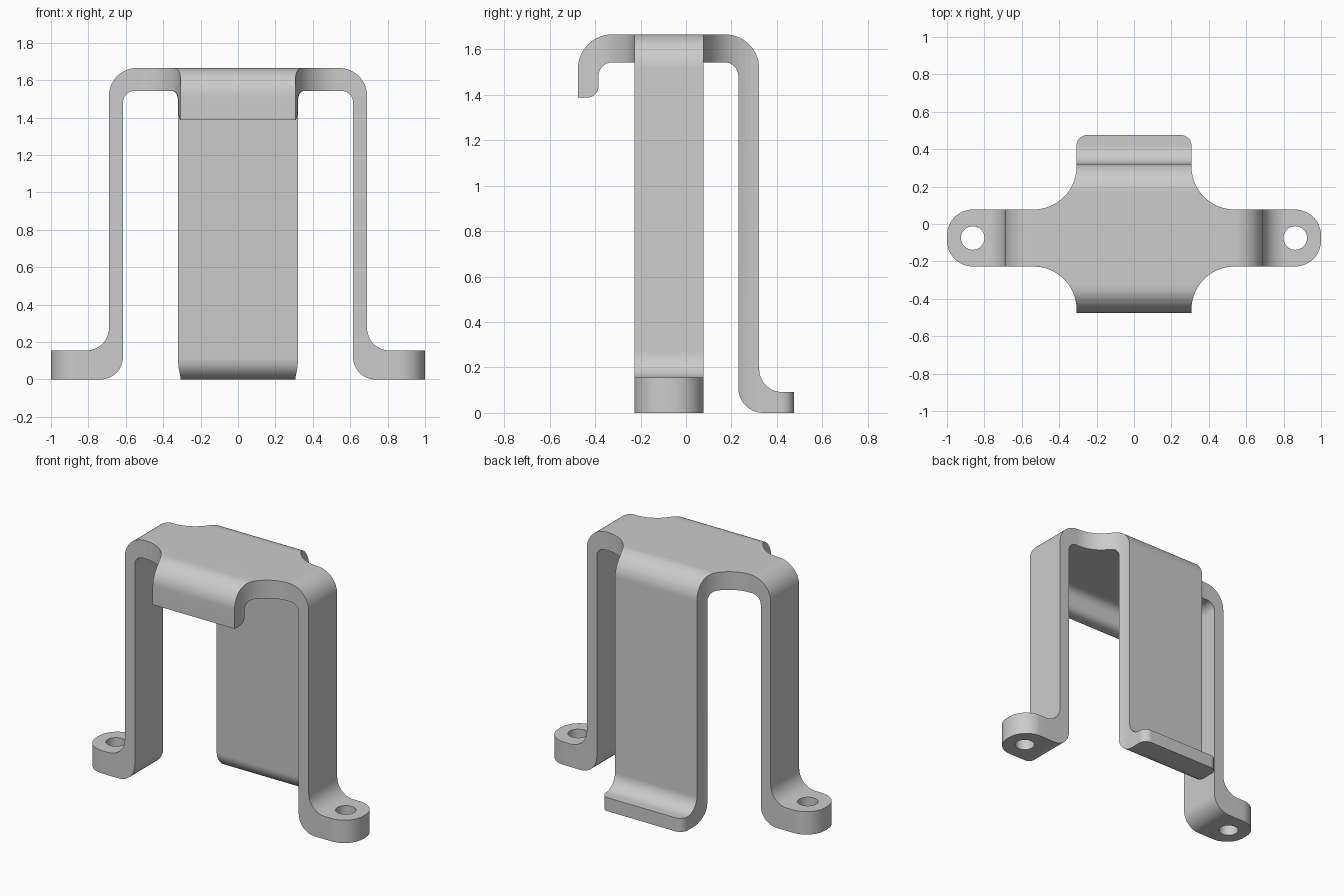
import bpy, bmesh, math
from mathutils import Vector

cube = bpy.data.objects.get("Cube")
if cube:
    bpy.data.objects.remove(cube)

H, T = 1.665, 0.123            # overall height, top plate thickness
YC, HALF = -0.075, 0.1525      # centre line and half width of the side legs
SEAM = 0.54                    # x where side legs meet the centre panel

steel = bpy.data.materials.new("Grey steel")
steel.use_nodes = True
GREY = (0.6, 0.6, 0.6, 1)
steel.diffuse_color = GREY
steel.node_tree.nodes["Principled BSDF"].inputs["Base Color"].default_value = GREY


def rounded(corners, steps=14):
    """Closed outline from (u, v, radius) corners."""
    out, n = [], len(corners)
    for i, (u, v, r) in enumerate(corners):
        p = Vector((u, v))
        if r == 0:
            out.append(p)
            continue
        a = (Vector(corners[i - 1][:2]) - p).normalized()
        b = (Vector(corners[(i + 1) % n][:2]) - p).normalized()
        c = p + (a + b) * r    # all corners are right angles
        for k in range(steps + 1):
            t = math.pi / 2 * k / steps
            out.append(c - b * r * math.cos(t) - a * r * math.sin(t))
    return out


def prism(name, outline, place, lo, hi):
    """Extrude an outline between lo and hi along the remaining axis."""
    bm = bmesh.new()
    rings = [[bm.verts.new(place(p.x, p.y, w)) for p in outline] for w in (lo, hi)]
    n = len(outline)
    for ring in rings:
        bm.faces.new(ring)
    for i in range(n):
        j = (i + 1) % n
        bm.faces.new((rings[0][i], rings[0][j], rings[1][j], rings[1][i]))
    bmesh.ops.recalc_face_normals(bm, faces=bm.faces)
    mesh = bpy.data.meshes.new(name)
    bm.to_mesh(mesh)
    bm.free()
    obj = bpy.data.objects.new(name, mesh)
    bpy.context.collection.objects.link(obj)
    return obj


def cut(obj, tool, operation):
    mod = obj.modifiers.new(operation.title(), 'BOOLEAN')
    mod.operation, mod.solver, mod.object = operation, 'EXACT', tool
    tool.hide_render = True


in_x = lambda u, v, w: (w, u, v)
in_y = lambda u, v, w: (u, w, v)
in_z = lambda u, v, w: (u, v, w)

# Flat outline seen from above
y0, y1 = YC - HALF, YC + HALF
half_outline = [(0.307, -0.6, 0), (0.307, y0, 0.23), (1.0, y0, 0.14),
                (1.0, y1, 0.14), (0.307, y1, 0.23), (0.307, 0.475, 0.055)]
outline = half_outline + [(-x, y, r) for x, y, r in reversed(half_outline)]
blank = prism("blank_cutter", rounded(outline), in_z, -0.5, 2.2)
circle = [Vector((0.862 + 0.063 * math.cos(a), YC + 0.063 * math.sin(a)))
          for a in (math.tau * k / 40 for k in range(40))]
hole = prism("hole_cutter", circle, in_z, -0.5, 0.5)

# Centre panel: front lip, top, back leg and back foot
panel = prism("centre_panel", rounded([
    (-0.475, 1.387, 0), (-0.385, 1.387, 0.05), (-0.385, H - T, 0.06),
    (0.23, H - T, 0.06), (0.23, 0, 0.11), (0.6, 0, 0), (0.6, 0.092, 0),
    (0.322, 0.092, 0.1), (0.322, H, 0.15), (-0.475, H, 0.15)]), in_x, -SEAM, SEAM)
cut(panel, blank, 'INTERSECT')

# Side leg with drilled foot, mirrored to the other side
leg = prism("side_leg", rounded([
    (SEAM, H - T, 0), (0.615, H - T, 0.06), (0.615, 0, 0.12), (1.1, 0, 0),
    (1.1, 0.155, 0), (0.69, 0.155, 0.12), (0.69, H, 0.149), (SEAM, H, 0)]),
    in_y, y0 - 0.05, y1 + 0.05)
cut(leg, blank, 'INTERSECT')
cut(leg, hole, 'DIFFERENCE')
mirror = leg.modifiers.new("Mirror", 'MIRROR')
mirror.use_mirror_merge = False

# Weld the parts into one bracket, dropping the hidden seam faces
bpy.context.view_layer.update()
deps = bpy.context.evaluated_depsgraph_get()
bm = bmesh.new()
for part in (panel, leg):
    ev = part.evaluated_get(deps)
    bm.from_mesh(ev.to_mesh())
    ev.to_mesh_clear()
seam = [f for f in bm.faces if all(abs(abs(v.co.x) - SEAM) < 1e-4 for v in f.verts)]
bmesh.ops.delete(bm, geom=seam, context='FACES')
bmesh.ops.remove_doubles(bm, verts=bm.verts, dist=0.0003)
bmesh.ops.recalc_face_normals(bm, faces=bm.faces)
mesh = bpy.data.meshes.new("bracket")
bm.to_mesh(mesh)
bm.free()
mesh.materials.clear()
mesh.materials.append(steel)
for poly in mesh.polygons:
    poly.material_index = 0
bracket = bpy.data.objects.new("bracket", mesh)
bpy.context.collection.objects.link(bracket)

for helper in (panel, leg, blank, hole):
    bpy.data.objects.remove(helper)

bpy.ops.object.select_all(action='DESELECT')
bracket.select_set(True)
bpy.context.view_layer.objects.active = bracket
bpy.ops.object.shade_smooth_by_angle(angle=math.radians(30))
